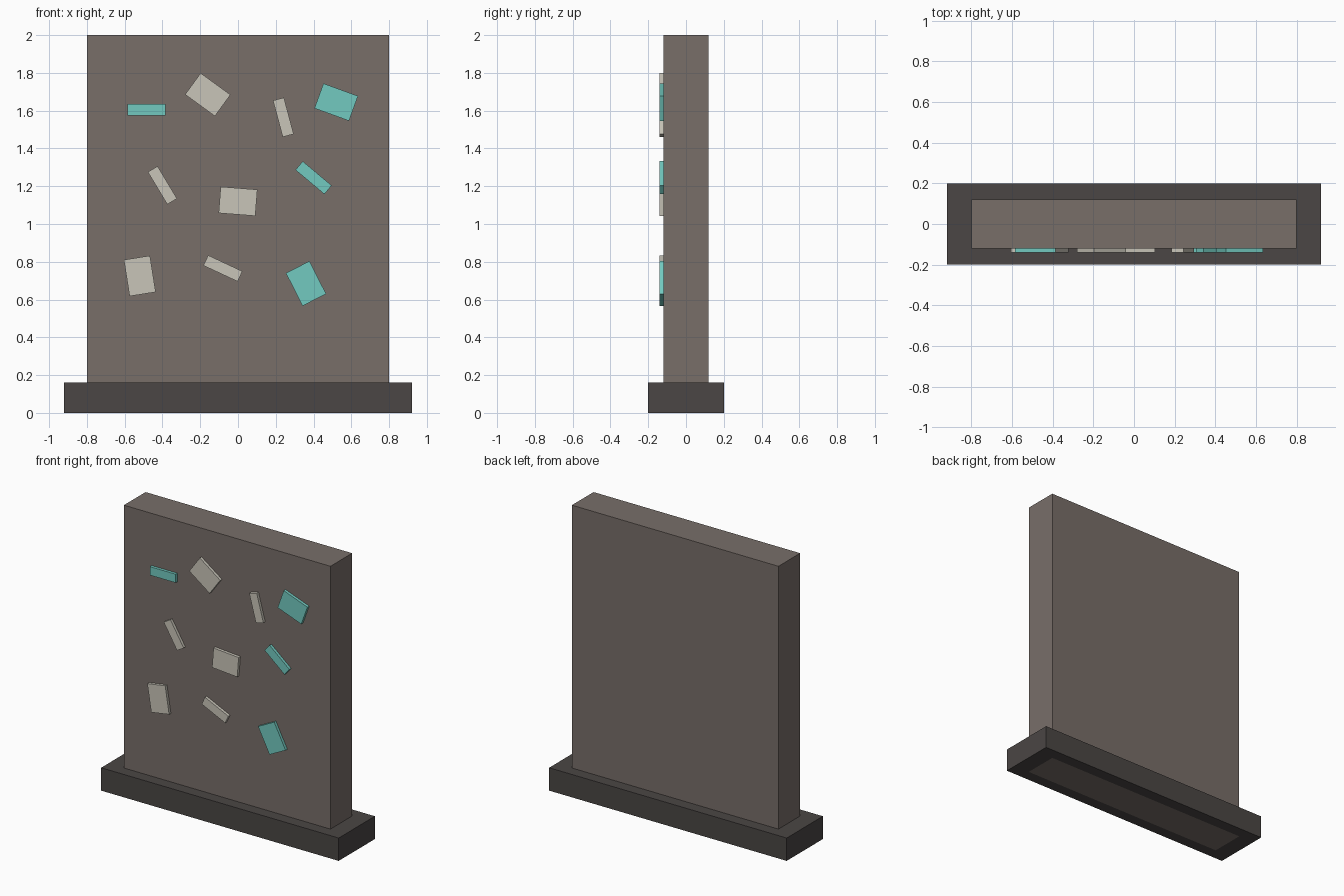
import bpy
import bmesh
from math import radians
from mathutils import Matrix

cube = bpy.data.objects.get("Cube")
if cube:
    bpy.data.objects.remove(cube, do_unlink=True)


def material(name, rgb):
    mat = bpy.data.materials.new(name)
    mat.use_nodes = True
    color = (*rgb, 1)
    mat.diffuse_color = color
    mat.node_tree.nodes["Principled BSDF"].inputs["Base Color"].default_value = color
    return mat


def finish(name, bm, mat):
    bmesh.ops.recalc_face_normals(bm, faces=bm.faces)
    mesh = bpy.data.meshes.new(name)
    bm.to_mesh(mesh)
    bm.free()
    mesh.materials.append(mat)
    obj = bpy.data.objects.new(name, mesh)
    bpy.context.collection.objects.link(obj)
    return obj


def box(name, center, size, mat, angle=0):
    """Box turned by angle degrees, counter-clockwise seen from the front."""
    bm = bmesh.new()
    bmesh.ops.create_cube(bm, size=1, matrix=Matrix.Diagonal((*size, 1)))
    obj = finish(name, bm, mat)
    obj.location = center
    obj.rotation_euler.y = -radians(angle)
    return obj


def collar(name, outer, inner, height, mat):
    """Rectangular block with a rectangular opening through it."""
    bm = bmesh.new()
    loops = []
    for (hx, hy), z in ((outer, 0), (outer, height), (inner, height), (inner, 0)):
        corners = ((-hx, -hy), (hx, -hy), (hx, hy), (-hx, hy))
        loops.append([bm.verts.new((x, y, z)) for x, y in corners])
    for i in range(4):
        a, b = loops[i], loops[(i + 1) % 4]
        for j in range(4):
            k = (j + 1) % 4
            bm.faces.new((a[j], a[k], b[k], b[j]))
    return finish(name, bm, mat)


stone = material("warm grey stone", (0.188, 0.156, 0.141))
dark = material("dark grey base", (0.069, 0.061, 0.058))
cream = material("cream tile", (0.584, 0.558, 0.485))
teal = material("teal tile", (0.171, 0.591, 0.527))

# Upright slab running down through the base
box("slab", (0, 0, 1), (1.6, 0.24, 2), stone)
collar("base", (0.92, 0.2), (0.8, 0.12), 0.16, dark)

# Scattered tiles on the front: x, z, angle
wide, slim = (0.195, 0.14), (0.2, 0.06)
tiles = (
    ("upper_left_strip", -0.485, 1.605, 0, slim, teal),
    ("upper_middle_tile", -0.16, 1.685, -36, wide, cream),
    ("upper_strip", 0.24, 1.565, -75, slim, cream),
    ("upper_right_tile", 0.52, 1.645, -20, wide, teal),
    ("middle_left_strip", -0.40, 1.205, -59, slim, cream),
    ("middle_right_strip", 0.40, 1.245, -40, slim, teal),
    ("middle_tile", 0, 1.12, -4.5, wide, cream),
    ("lower_left_tile", -0.52, 0.725, 99, wide, cream),
    ("lower_strip", -0.08, 0.765, -25, slim, cream),
    ("lower_right_tile", 0.36, 0.685, 117, wide, teal),
)
for name, x, z, angle, (width, height), mat in tiles:
    box(name, (x, -0.13, z), (width, 0.02, height), mat, angle)
